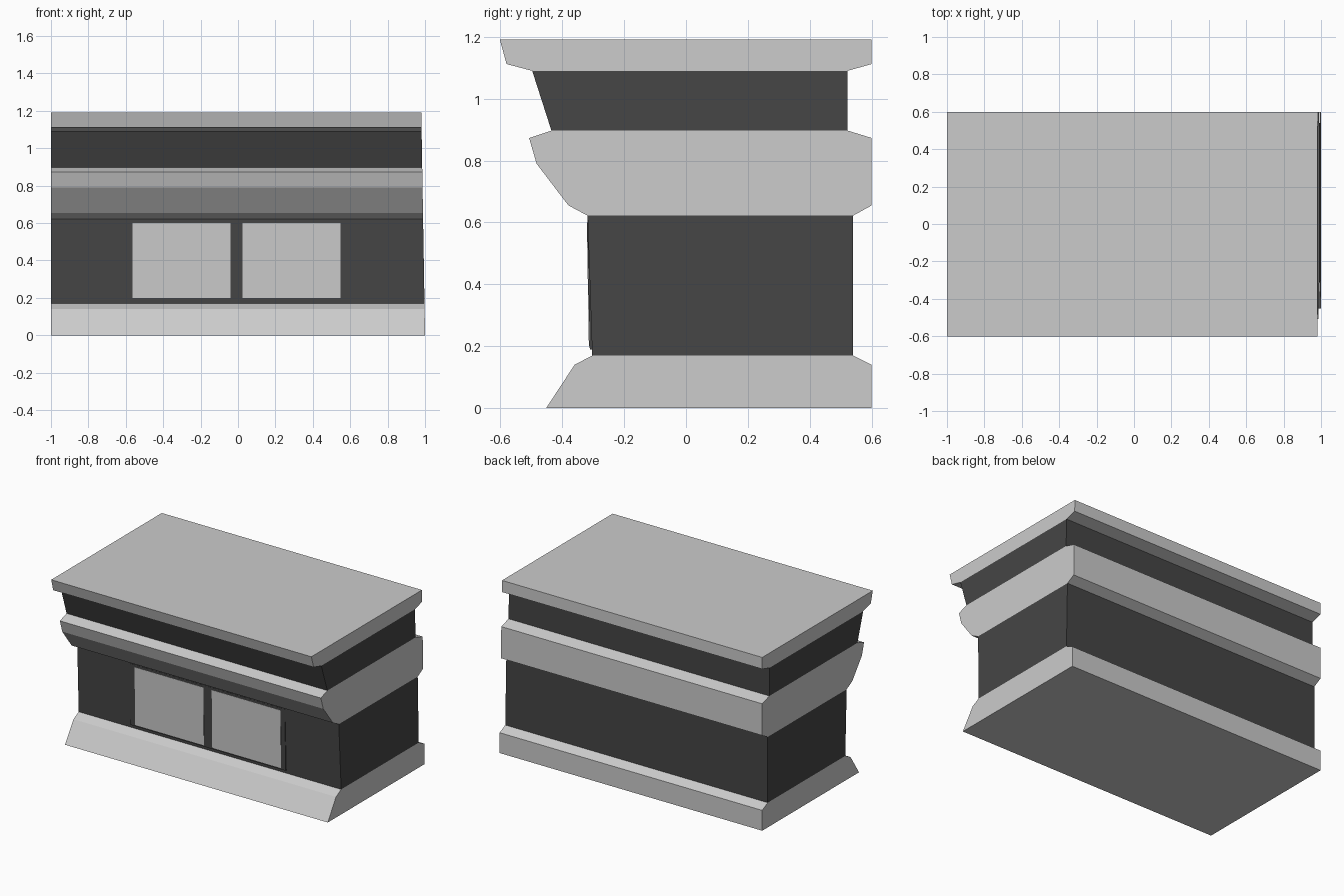
import bpy, bmesh

if "Cube" in bpy.data.objects:
    bpy.data.objects.remove(bpy.data.objects["Cube"])

HEIGHT = 1.192
dark = bpy.data.materials.new("dark_grey")
dark.diffuse_color = (0.06, 0.06, 0.06, 1)
dark.use_nodes = True
dark.node_tree.nodes["Principled BSDF"].inputs["Base Color"].default_value = dark.diffuse_color


def right_x(z):
    # right end leans in slightly toward the top
    return 1.0 - 0.02 * z / HEIGHT


def add_mesh(name, bm, mat=None):
    bmesh.ops.recalc_face_normals(bm, faces=bm.faces)
    me = bpy.data.meshes.new(name)
    bm.to_mesh(me)
    bm.free()
    ob = bpy.data.objects.new(name, me)
    bpy.context.collection.objects.link(ob)
    if mat:
        me.materials.append(mat)
    return ob


def band(name, front, back, mat=None, bottom=False, top=False):
    """Extrude a side profile; front and back run upward. Hidden joints stay open."""
    ring = front + back[::-1]
    bm = bmesh.new()
    left = [bm.verts.new((-1, y, z)) for y, z in ring]
    right = [bm.verts.new((right_x(z), y, z)) for y, z in ring]
    bm.faces.new(left)
    bm.faces.new(right)
    n = len(ring)
    for i in range(n):
        if (i == n - 1 and not bottom) or (i == len(front) - 1 and not top):
            continue
        j = (i + 1) % n
        bm.faces.new((left[i], left[j], right[j], right[i]))
    # orient before removing nothing: end caps define the outside
    ob = add_mesh(name, bm, mat)
    return ob


def slab(name, x0, x1, front, mat=None):
    """Thin shallow panel on the front wall; front = outer bottom and top points."""
    (yb, zb), (yt, zt) = front
    bm = bmesh.new()
    bmesh.ops.create_cube(bm, size=1)
    for v in bm.verts:
        up, outer = v.co.z > 0, v.co.y < 0
        y, z = (yt, zt) if up else (yb, zb)
        v.co = (x1 if v.co.x > 0 else x0, y if outer else -0.300, z)
    return add_mesh(name, bm, mat)


# Stacked bands, bottom to top
band("base", [(-0.452, 0), (-0.36, 0.14), (-0.303, 0.17)],
     [(0.6, 0), (0.6, 0.14), (0.54, 0.17)], bottom=True)
band("lower_wall", [(-0.303, 0.17), (-0.318, 0.622)],
     [(0.54, 0.17), (0.54, 0.622)], dark)
band("middle_ledge",
     [(-0.318, 0.622), (-0.38, 0.655), (-0.483, 0.79), (-0.507, 0.873), (-0.435, 0.897)],
     [(0.54, 0.622), (0.6, 0.655), (0.6, 0.873), (0.522, 0.897)])
band("upper_wall", [(-0.435, 0.897), (-0.497, 1.09)],
     [(0.522, 0.897), (0.522, 1.09)], dark)
band("top_slab", [(-0.497, 1.09), (-0.58, 1.112), (-0.602, HEIGHT)],
     [(0.522, 1.09), (0.6, 1.112), (0.6, HEIGHT)], top=True)

# Shallow dark surround with two light panels
slab("panel_surround", -0.60, 0.58, [(-0.311, 0.19), (-0.319, 0.615)], dark)
for name, x0, x1 in (("left_panel", -0.563, -0.04), ("right_panel", 0.024, 0.547)):
    slab(name, x0, x1, [(-0.314, 0.2), (-0.3205, 0.6)])
